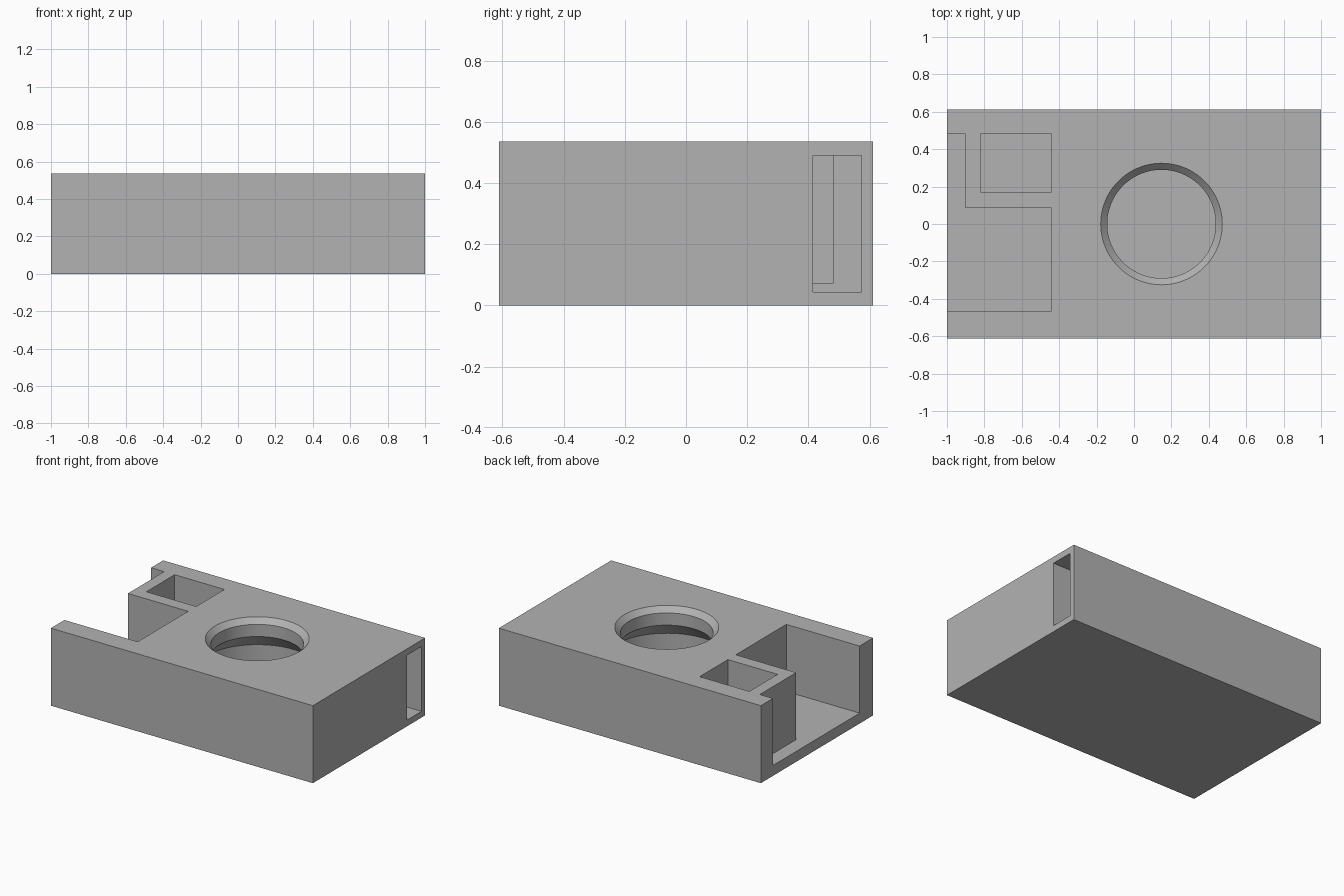
import bpy, bmesh, math
from mathutils import Vector

cube = bpy.data.objects.get("Cube")
if cube:
    bpy.data.objects.remove(cube, do_unlink=True)

HALF_Y, HEIGHT, FLOOR = 0.612, 0.535, 0.072
TOP = HEIGHT + 0.1

grey = bpy.data.materials.new("plain grey")
grey.use_nodes = True
colour = (0.45, 0.45, 0.45, 1)
grey.diffuse_color = colour
grey.node_tree.nodes["Principled BSDF"].inputs["Base Color"].default_value = colour


def make_object(name, bm):
    bmesh.ops.recalc_face_normals(bm, faces=bm.faces)
    mesh = bpy.data.meshes.new(name)
    bm.to_mesh(mesh)
    bm.free()
    mesh.materials.append(grey)
    obj = bpy.data.objects.new(name, mesh)
    bpy.context.collection.objects.link(obj)
    return obj


def box(name, low, high):
    low, high = Vector(low), Vector(high)
    bm = bmesh.new()
    bmesh.ops.create_cube(bm, size=1)
    bmesh.ops.scale(bm, vec=high - low, verts=bm.verts)
    bmesh.ops.translate(bm, vec=(low + high) / 2, verts=bm.verts)
    return make_object(name, bm)


def lathe(name, profile, centre, sides=96):
    """Closed solid of revolution from (radius, z) pairs."""
    bm = bmesh.new()
    rings = []
    for r, z in profile:
        angles = [math.tau * i / sides for i in range(sides)]
        rings.append([bm.verts.new((centre[0] + r * math.cos(a),
                                    centre[1] + r * math.sin(a), z)) for a in angles])
    for a, b in zip(rings, rings[1:]):
        for i in range(sides):
            j = (i + 1) % sides
            bm.faces.new((a[i], a[j], b[j], b[i]))
    bm.faces.new(rings[0])
    bm.faces.new(rings[-1])
    return make_object(name, bm)


body = box("housing_body", (-1, -HALF_Y, 0), (1, HALF_Y, HEIGHT))

# Open bay, its narrow side arm, the square well and the long side slot
cutters = [
    box("bay_cutter", (-1.1, -0.465, FLOOR), (-0.44, 0.085, TOP)),
    box("bay_arm_cutter", (-1.1, 0.0, FLOOR), (-0.9, 0.48, TOP)),
    box("well_cutter", (-0.82, 0.172, FLOOR), (-0.44, 0.48, TOP)),
    box("slot_cutter", (-0.442, 0.415, 0.043), (1.1, 0.573, 0.49)),
]

# Round port: chamfered mouth, straight throat, wider chamber below
cutters.append(lathe("port_cutter", [
    (0.395, 0.045), (0.395, 0.31), (0.29, 0.415),
    (0.29, HEIGHT - 0.036), (0.325, HEIGHT), (0.325, TOP),
], (0.147, 0.0)))

for cutter in cutters:
    mod = body.modifiers.new(cutter.name, "BOOLEAN")
    mod.operation = "DIFFERENCE"
    mod.solver = "EXACT"
    mod.object = cutter

# Bake the cuts, then drop the cutters
depsgraph = bpy.context.evaluated_depsgraph_get()
result = bpy.data.meshes.new_from_object(body.evaluated_get(depsgraph))
body.modifiers.clear()
body.data = result
for cutter in cutters:
    bpy.data.objects.remove(cutter, do_unlink=True)

body.data.materials.clear()
body.data.materials.append(grey)
bpy.ops.object.select_all(action="DESELECT")
body.select_set(True)
bpy.context.view_layer.objects.active = body
bpy.ops.object.shade_smooth_by_angle(angle=math.radians(25))
